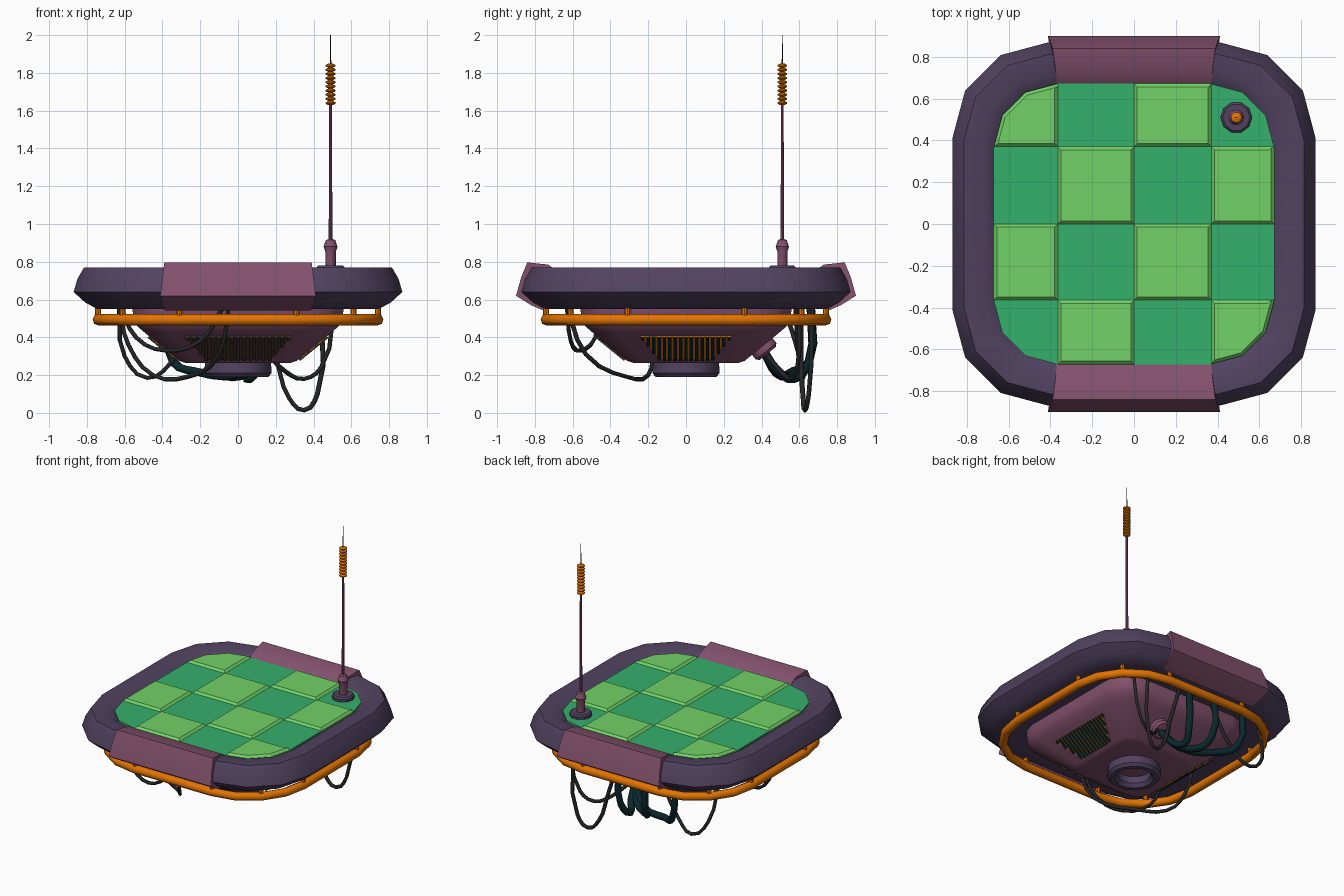
import bpy, bmesh
from math import sin, cos, pi, radians
from mathutils import Vector, Matrix

if "Cube" in bpy.data.objects:
    bpy.data.objects.remove(bpy.data.objects["Cube"])


def mat(name, r, g, b):
    m = bpy.data.materials.new(name)
    m.diffuse_color = [(c / 255) ** 2.2 for c in (r, g, b)] + [1]
    m.use_nodes = True
    m.node_tree.nodes["Principled BSDF"].inputs["Base Color"].default_value = m.diffuse_color
    return m


PURPLE = mat("purple", 82, 68, 96)
PINK = mat("dusty_pink", 130, 82, 108)
ORANGE = mat("orange", 225, 115, 10)
LIGHT = mat("light_green", 112, 208, 102)
DARK = mat("dark_green", 56, 174, 108)
TEAL = mat("dark_teal", 18, 44, 48)
BLACK = mat("black_rubber", 42, 42, 44)
BROWN = mat("vent_brown", 72, 56, 50)


def finish(name, bm, material, angle=35):
    bmesh.ops.recalc_face_normals(bm, faces=bm.faces)
    me = bpy.data.meshes.new(name)
    bm.to_mesh(me)
    bm.free()
    me.materials.append(material)
    me.shade_smooth()
    me.set_sharp_from_angle(angle=radians(angle))
    ob = bpy.data.objects.new(name, me)
    bpy.context.collection.objects.link(ob)
    return ob


def loft(name, rings, material, closed=False, angle=35, matrix=None):
    """Skin a list of point loops; closed joins last to first, else both ends are capped."""
    bm = bmesh.new()
    vs = [[bm.verts.new(p) for p in r] for r in rings]
    n = len(vs[0])
    for k in range(len(vs) if closed else len(vs) - 1):
        a, b = vs[k], vs[(k + 1) % len(vs)]
        for i in range(n):
            bm.faces.new((a[i], a[(i + 1) % n], b[(i + 1) % n], b[i]))
    if not closed:
        bm.faces.new(vs[0])
        bm.faces.new(vs[-1])
    if matrix:
        bm.transform(matrix)
    return finish(name, bm, material, angle)


def rounded(h, z, a=None, steps=3):
    """Rounded square of half size h, whose straight sides end at a."""
    a = 0.365 + (h - 0.67) * 0.225 if a is None else a
    pts = []
    for q in range(4):
        cx, cy = ((a, a), (-a, a), (-a, -a), (a, -a))[q]
        for k in range(steps + 1):
            t = (q + k / steps) * pi / 2
            pts.append((cx + (h - a) * cos(t), cy + (h - a) * sin(t), z))
    return pts


def lathe(name, profile, material, n=12, x=0, y=0, matrix=None, closed=False):
    rings = [[(x + r * cos(2 * pi * i / n), y + r * sin(2 * pi * i / n), z) for i in range(n)]
             for r, z in profile]
    return loft(name, rings, material, closed, matrix=matrix)


# Padded outer ring
ring = [(0.665, 0.735), (0.715, 0.77), (0.815, 0.77), (0.85, 0.71), (0.87, 0.64),
        (0.81, 0.585), (0.745, 0.55), (0.665, 0.56)]
loft("outer_ring", [rounded(h, z) for h, z in ring], PURPLE, True, 50)
loft("under_plate", [rounded(0.68, 0.56), rounded(0.68, 0.64)], PURPLE)

# Front and back pads wrapped over the ring: y, z, half width
pad = [(0.665, 0.74, 0.37), (0.73, 0.785, 0.375), (0.84, 0.797, 0.39), (0.872, 0.72, 0.40),
       (0.90, 0.62, 0.412), (0.82, 0.57, 0.40), (0.755, 0.542, 0.385)]
for name, s in (("front_pad", -1), ("back_pad", 1)):
    loft(name, [[(d * w, s * y, z) for y, z, w in pad] for d in (-1, 1)], PINK, angle=50)

# Checkered floor tiles, cut from the rounded floor outline
cuts = [-0.7, -0.365, 0, 0.37, 0.7]
for i in range(4):
    for j in range(4):
        light = (i + j) % 2 == 1
        bm = bmesh.new()
        bm.faces.new([bm.verts.new(p) for p in rounded(0.672, 0.62)])
        for co, no in (((cuts[i], 0, 0), (-1, 0, 0)), ((cuts[i + 1], 0, 0), (1, 0, 0)),
                       ((0, cuts[j], 0), (0, -1, 0)), ((0, cuts[j + 1], 0), (0, 1, 0))):
            bmesh.ops.bisect_plane(bm, geom=bm.verts[:] + bm.edges[:] + bm.faces[:],
                                   plane_co=co, plane_no=no, clear_outer=True)
        top = bmesh.ops.extrude_face_region(bm, geom=bm.faces[:])["geom"]
        bmesh.ops.translate(bm, verts=[v for v in top if isinstance(v, bmesh.types.BMVert)],
                            vec=(0, 0, 0.145 if light else 0.13))
        if light:
            edges = [e for e in bm.edges if all(v.co.z > 0.7 for v in e.verts)]
            bmesh.ops.bevel(bm, geom=edges, offset=0.015, segments=1, affect='EDGES')
        finish(f"floor_tile_{i}_{j}", bm, LIGHT if light else DARK, 20)

# Orange rail and its posts
rail = [(0.74 + 0.03 * cos(k * pi / 4), 0.493 + 0.03 * sin(k * pi / 4)) for k in range(8)]
loft("rail", [rounded(h, z, 0.31, 4) for h, z in rail], ORANGE, True, 50)
for q in range(4):
    for k, (px, py) in enumerate(((0.74, -0.31), (0.74, 0.31), (0.612, 0.612))):
        lathe(f"rail_post_{q}_{k}", [(0.016, 0.50), (0.016, 0.57)], ORANGE, 8, px, py,
              Matrix.Rotation(q * pi / 2, 4, 'Z'))

# Lower hull and bottom nozzle
hull = [(0.56, 0.58), (0.555, 0.50), (0.54, 0.465), (0.50, 0.43), (0.31, 0.275), (0.28, 0.265)]
loft("hull", [rounded(h, z, h * 0.68) for h, z in hull], PINK, angle=30)
lathe("nozzle", [(0.15, 0.28), (0.175, 0.265), (0.178, 0.21), (0.16, 0.19), (0.13, 0.19),
                 (0.11, 0.215), (0.11, 0.28)], PURPLE, 16, closed=True)

# Slatted vents on the front and both sides
out = Vector((0, -0.63, -0.78))


def slope(x, t, lift):
    return Vector((x, -0.322 - 0.15 * t, 0.283 + 0.122 * t)) + out * lift


def slab(bm, quad, lo, hi):
    a, b = [[bm.verts.new(slope(x, t, lift)) for x, t in quad] for lift in (lo, hi)]
    bm.faces.new(a)
    bm.faces.new(b)
    for i in range(4):
        bm.faces.new((a[i], a[(i + 1) % 4], b[(i + 1) % 4], b[i]))


for name, ang, w0, w1, back in (("front_vent", 0, 0.17, 0.28, BROWN),
                                ("right_vent", pi / 2, 0.14, 0.24, ORANGE),
                                ("left_vent", -pi / 2, 0.14, 0.24, ORANGE)):
    rot = Matrix.Rotation(ang, 4, 'Z')
    bm = bmesh.new()
    slab(bm, [(-w0, 0), (w0, 0), (w1, 1), (-w1, 1)], -0.01, 0.004)
    bm.transform(rot)
    finish(name + "_panel", bm, back)
    bm = bmesh.new()
    count = 17
    for k in range(count):
        x = (k / (count - 1) * 2 - 1) * (w1 - 0.012)
        t = max(0, (abs(x) - w0) / (w1 - w0))
        slab(bm, [(x - 0.009, t), (x + 0.009, t), (x + 0.009, 1), (x - 0.009, 1)], 0, 0.010)
    bm.transform(rot)
    finish(name + "_slats", bm, BROWN if back == BROWN else TEAL)

# Cable socket on the back slope
lathe("cable_socket", [(0.07, -0.03), (0.07, 0.03), (0.055, 0.045), (0.03, 0.045)], PINK, 12,
      matrix=Matrix.Translation((0.12, 0.405, 0.35)) @
      Vector((0, 0.63, -0.78)).to_track_quat('Z', 'Y').to_matrix().to_4x4())


# Hanging cables
def cable(name, pts, r, material):
    cu = bpy.data.curves.new(name, 'CURVE')
    cu.dimensions = '3D'
    cu.bevel_depth, cu.bevel_resolution, cu.resolution_u = r, 1, 3
    cu.use_fill_caps = True
    sp = cu.splines.new('BEZIER')
    sp.bezier_points.add(len(pts) - 1)
    for bp, p in zip(sp.bezier_points, pts):
        bp.co = p
        bp.handle_left_type = bp.handle_right_type = 'AUTO'
    cu.materials.append(material)
    bpy.context.collection.objects.link(bpy.data.objects.new(name, cu))


cable("cable_back_left", [(-0.63, 0.52, 0.56), (-0.60, 0.60, 0.30), (-0.48, 0.62, 0.185),
                          (-0.36, 0.60, 0.26), (-0.18, 0.58, 0.56)], 0.012, BLACK)
cable("cable_left", [(-0.62, -0.46, 0.56), (-0.54, -0.48, 0.40), (-0.38, -0.56, 0.33),
                     (-0.20, -0.61, 0.38), (-0.08, -0.63, 0.56)], 0.012, BLACK)
cable("cable_under", [(-0.05, -0.63, 0.56), (-0.10, -0.53, 0.31), (-0.27, -0.31, 0.19),
                      (-0.45, -0.20, 0.20), (-0.58, -0.17, 0.36), (-0.63, -0.15, 0.56)],
      0.012, BLACK)
cable("cable_back_low", [(0.12, 0.61, 0.56), (0.21, 0.61, 0.26), (0.27, 0.62, 0.08),
                         (0.35, 0.63, 0.014), (0.42, 0.65, 0.10), (0.44, 0.67, 0.56)],
      0.013, BLACK)
cable("cable_back_right", [(0.15, 0.42, 0.32), (0.25, 0.50, 0.22), (0.35, 0.56, 0.18),
                           (0.44, 0.59, 0.24), (0.51, 0.60, 0.56)], 0.012, BLACK)
for k, x in enumerate((0.08, -0.14, -0.38)):
    cable(f"thick_cable_{k}", [(0.12, 0.41, 0.33), (0.09 + x * 0.2, 0.48, 0.23 - 0.01 * k),
                               (x * 0.6, 0.57, 0.18 + 0.02 * k), (x * 0.9, 0.65, 0.27),
                               (x, 0.66, 0.57)], 0.024, TEAL)

# Antenna
ax, ay = 0.49, 0.51
lathe("antenna_base", [(0.075, 0.74), (0.075, 0.77), (0.065, 0.78), (0.03, 0.78)],
      PURPLE, 10, ax, ay)
lathe("antenna_rod", [(0.028, 0.77), (0.028, 0.855), (0.037, 0.88), (0.025, 0.915), (0.01, 0.92),
                      (0.007, 1.65)], PINK, 10, ax, ay)
coil = []
for k in range(10):
    z = 1.63 + k * 0.022
    coil += [(0.013, z), (0.026, z + 0.007), (0.026, z + 0.014), (0.013, z + 0.021)]
lathe("antenna_coil", coil, ORANGE, 10, ax, ay)
lathe("antenna_tip", [(0.004, 1.84), (0.002, 2.0)], BLACK, 6, ax, ay)
